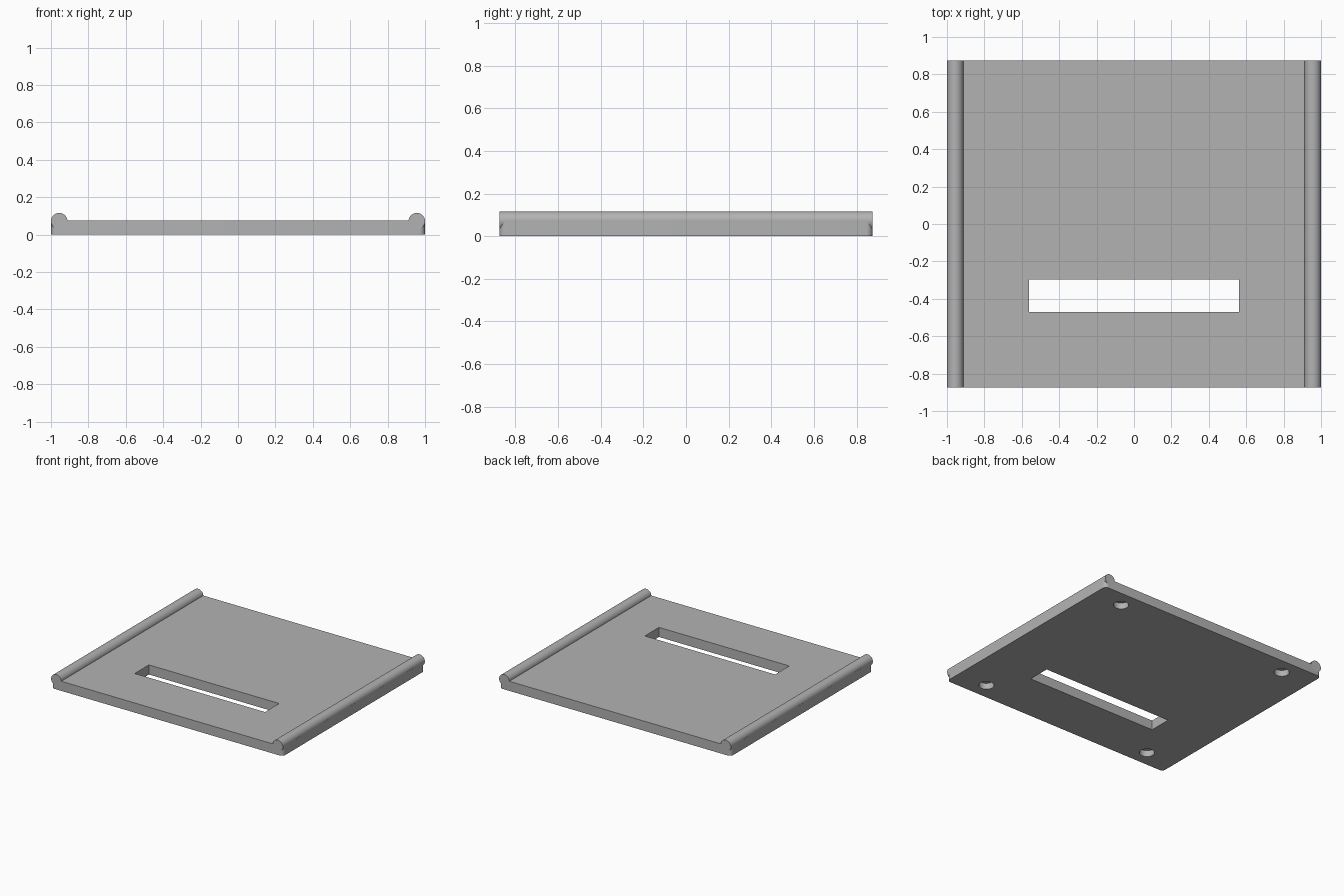
import bpy
import math

cube = bpy.data.objects.get("Cube")
if cube:
    bpy.data.objects.remove(cube, do_unlink=True)

# Single grey material
grey = bpy.data.materials.new("plain_grey")
grey.use_nodes = True
COLOUR = (0.45, 0.45, 0.45, 1)
grey.diffuse_color = COLOUR
grey.node_tree.nodes["Principled BSDF"].inputs["Base Color"].default_value = COLOUR

LENGTH, THICK = 1.75, 0.075
RAIL_R, RAIL_Z = 0.044, 0.072
HOLE_R, HOLE_DEPTH, HOLE_XY = 0.054, 0.048, 0.745


def finish(name):
    obj = bpy.context.active_object
    obj.name = obj.data.name = name
    obj.data.materials.append(grey)
    return obj


def box(name, size, centre):
    bpy.ops.mesh.primitive_cube_add(size=1, location=centre)
    obj = finish(name)
    obj.scale = size
    bpy.ops.object.transform_apply(location=True, rotation=True, scale=True)
    return obj


def cylinder(name, radius, depth, centre, tilt=0):
    bpy.ops.mesh.primitive_cylinder_add(vertices=48, radius=radius, depth=depth,
                                        location=centre, rotation=(tilt, 0, 0))
    obj = finish(name)
    bpy.ops.object.transform_apply(location=True, rotation=True, scale=True)
    return obj


def smooth(obj):
    bpy.ops.object.select_all(action='DESELECT')
    obj.select_set(True)
    bpy.context.view_layer.objects.active = obj
    bpy.ops.object.shade_smooth_by_angle(angle=math.radians(30))


def apply_modifier(obj, mod):
    bpy.context.view_layer.objects.active = obj
    bpy.ops.object.modifier_apply(modifier=mod.name)


def cut(obj, cutter):
    mod = obj.modifiers.new("cut", 'BOOLEAN')
    mod.operation, mod.solver, mod.object = 'DIFFERENCE', 'EXACT', cutter
    apply_modifier(obj, mod)
    bpy.data.objects.remove(cutter, do_unlink=True)


# Base plate with rounded upright corners
plate = box("base_plate", (2, LENGTH, THICK), (0, 0, THICK / 2))
weights = plate.data.attributes.new("bevel_weight_edge", 'FLOAT', 'EDGE')
for edge in plate.data.edges:
    a, b = (plate.data.vertices[i].co for i in edge.vertices)
    weights.data[edge.index].value = float(abs(a.z - b.z) > THICK / 2)
bevel = plate.modifiers.new("corners", 'BEVEL')
bevel.limit_method, bevel.width, bevel.segments = 'WEIGHT', 0.03, 8
apply_modifier(plate, bevel)

# Long slot through the front half
cut(plate, box("slot_cutter", (1.125, 0.175, 0.4), (0, -0.383, 0)))

# Four blind round recesses underneath
for sx in (-1, 1):
    for sy in (-1, 1):
        cut(plate, cylinder("recess_cutter", HOLE_R, 2 * HOLE_DEPTH,
                            (sx * HOLE_XY, sy * HOLE_XY, 0)))
smooth(plate)

# Round rails along both sides
for side, name in ((1, "left_rail"), (-1, "right_rail")):
    smooth(cylinder(name, RAIL_R, LENGTH,
                    (side * (1 - RAIL_R), 0, RAIL_Z), math.pi / 2))
